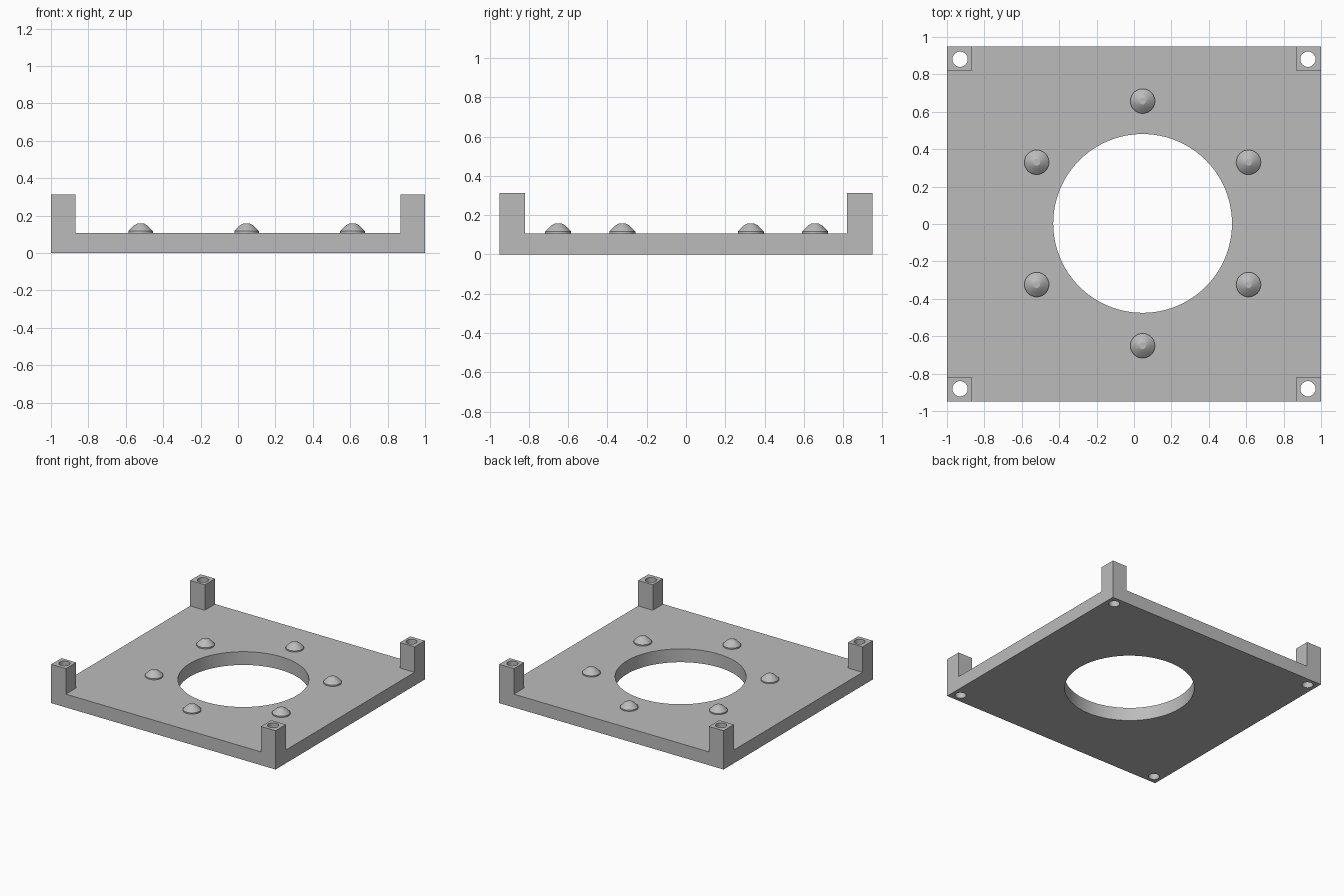
import bpy, bmesh, math
from mathutils import Matrix, Vector

if "Cube" in bpy.data.objects:
    bpy.data.objects.remove(bpy.data.objects["Cube"])

HALF_X, HALF_Y = 1.0, 0.95
PLATE_H, POST_H, POST_W = 0.107, 0.312, 0.131
CENTRE = Vector((0.046, 0.003, 0))

grey = bpy.data.materials.new("plain grey")
grey.use_nodes = True
colour = (0.5, 0.5, 0.5, 1)
grey.diffuse_color = colour
grey.node_tree.nodes["Principled BSDF"].inputs["Base Color"].default_value = colour


def make_object(name, bm):
    bmesh.ops.recalc_face_normals(bm, faces=bm.faces[:])
    mesh = bpy.data.meshes.new(name)
    bm.to_mesh(mesh)
    bm.free()
    mesh.materials.append(grey)
    obj = bpy.data.objects.new(name, mesh)
    bpy.context.collection.objects.link(obj)
    return obj


def box(name, half_x, half_y, low, high):
    bm = bmesh.new()
    bmesh.ops.create_cube(bm, size=1, matrix=Matrix.Translation((0, 0, (low + high) / 2))
                          @ Matrix.Diagonal((2 * half_x, 2 * half_y, high - low, 1)))
    return make_object(name, bm)


def cylinder(name, x, y, radius, sides):
    bm = bmesh.new()
    bmesh.ops.create_cone(bm, cap_ends=True, segments=sides, radius1=radius, radius2=radius,
                          depth=2, matrix=Matrix.Translation((x, y, 0)))
    return make_object(name, bm)


def smooth(obj, degrees):
    bpy.ops.object.select_all(action="DESELECT")
    obj.select_set(True)
    bpy.context.view_layer.objects.active = obj
    bpy.ops.object.shade_smooth_by_angle(angle=math.radians(degrees))


# Base plate and corner posts: one block with two crossing channels cut away
base = box("base_plate_with_posts", HALF_X, HALF_Y, 0, POST_H)
cutters = [box("channel_cutter", HALF_X - POST_W, 2, PLATE_H, 1),
           box("cross_channel_cutter", 2, HALF_Y - POST_W, PLATE_H, 1),
           cylinder("opening_cutter", CENTRE.x, CENTRE.y, 0.478, 96)]

# Screw holes running right through each post
for sx in (-1, 1):
    for sy in (-1, 1):
        cutters.append(cylinder("screw_hole_cutter", sx * 0.93, sy * 0.881, 0.041, 32))

bpy.context.view_layer.objects.active = base
for cutter in cutters:
    cutter.hide_render = True
    mod = base.modifiers.new("cut", "BOOLEAN")
    mod.operation, mod.solver, mod.object = "DIFFERENCE", "EXACT", cutter
    bpy.ops.object.modifier_apply(modifier=mod.name)
    bpy.data.objects.remove(cutter)
smooth(base, 30)

# Six low domed studs around the opening, turned from a profile
PROFILE = [(0.066, -0.005), (0.066, 0.01), (0.036, 0.04), (0.018, 0.05)]
for i in range(6):
    angle = math.radians(30 + 60 * i)
    bm = bmesh.new()
    points = [bm.verts.new((r, 0, z)) for r, z in PROFILE]
    edges = [bm.edges.new(pair) for pair in zip(points, points[1:])]
    bmesh.ops.spin(bm, geom=points + edges, cent=(0, 0, 0), axis=(0, 0, 1),
                   angle=2 * math.pi, steps=32, use_duplicate=False)
    bmesh.ops.remove_doubles(bm, verts=bm.verts[:], dist=0.0001)
    bmesh.ops.holes_fill(bm, edges=[e for e in bm.edges if e.is_boundary], sides=0)
    stud = make_object(f"stud_{i + 1}", bm)
    stud.location = CENTRE + Vector((0.654 * math.cos(angle), 0.654 * math.sin(angle), PLATE_H))
    smooth(stud, 25)
